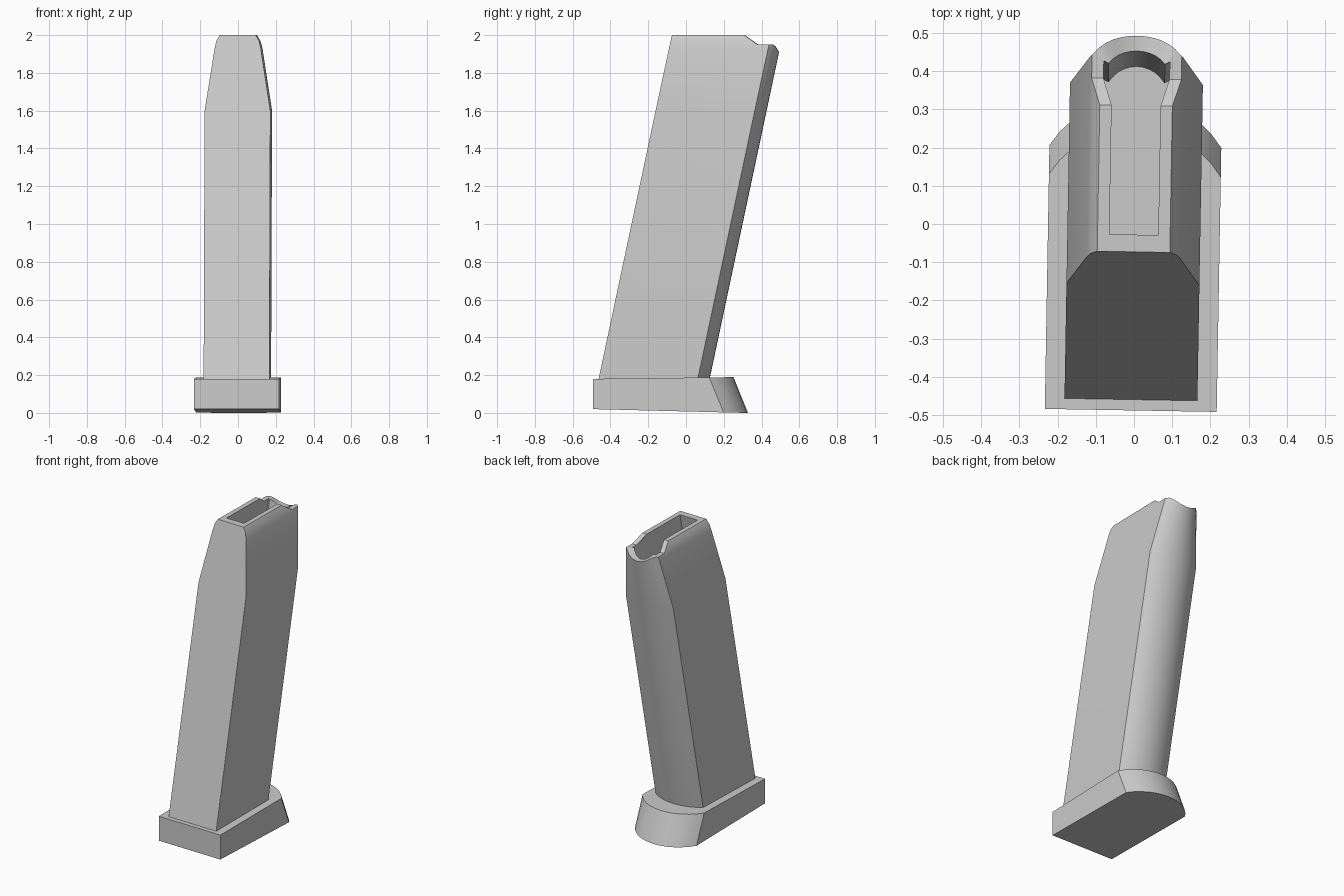
import bpy, bmesh
from math import radians, sin, cos, asin
from mathutils import Matrix

if "Cube" in bpy.data.objects:
    bpy.data.objects.remove(bpy.data.objects["Cube"])

mat = bpy.data.materials.new("light grey metal")
mat.use_nodes = True
grey = (0.6, 0.6, 0.6, 1)
mat.diffuse_color = grey
mat.node_tree.nodes["Principled BSDF"].inputs["Base Color"].default_value = grey

LEAN = 0.2125      # backward lean of the tube per unit of height
TURN = Matrix.Rotation(radians(-1), 4, 'Z')
ARC = 12


def arc(half, depth):
    """Shallow circular bulge from +half to -half, as (x, offset) pairs."""
    r = (half * half + depth * depth) / (2 * depth)
    a = asin(half / r)
    angles = [a * (1 - 2 * i / ARC) for i in range(ARC + 1)]
    return [(r * sin(t), r * cos(t) - r + depth) for t in angles]


def loft(name, rings):
    """Skin a list of equal closed rings and cap both ends."""
    bm = bmesh.new()
    rows = [[bm.verts.new(p) for p in ring] for ring in rings]
    n = len(rows[0])
    for a, b in zip(rows, rows[1:]):
        for i in range(n):
            j = (i + 1) % n
            bm.faces.new((a[i], a[j], b[j], b[i]))
    bm.faces.new(rows[0][::-1])
    bm.faces.new(rows[-1])
    bmesh.ops.recalc_face_normals(bm, faces=bm.faces)
    bm.transform(TURN)
    me = bpy.data.meshes.new(name)
    bm.to_mesh(me)
    bm.free()
    me.materials.append(mat)
    ob = bpy.data.objects.new(name, me)
    bpy.context.collection.objects.link(ob)
    bpy.ops.object.select_all(action='DESELECT')
    ob.select_set(True)
    bpy.context.view_layer.objects.active = ob
    bpy.ops.object.shade_smooth_by_angle(angle=radians(30))


# Tube outline: (x as a fraction of half width, unleaned y, rim height)
FRONT, STEP, DIP, BACK = -0.498, -0.115, -0.034, 0.027
side = [(1, FRONT, 2.0), (1, STEP, 2.0), (1, DIP, 1.95)]
rear = [(x / 0.174, BACK + d, 1.91 + 0.04 * min(1, 1.6 * (x / 0.174) ** 2))
        for x, d in arc(0.174, 0.06)]
outline = side + rear + [(-f, y, z) for f, y, z in reversed(side)]


def half_width(z):
    steps = [(0, 0.174), (1.6, 0.174), (1.93, 0.122), (1.97, 0.113), (2.0, 0.095)]
    for (z0, w0), (z1, w1) in zip(steps, steps[1:]):
        if z <= z1:
            return w0 + (w1 - w0) * (z - z0) / (z1 - z0)
    return steps[-1][1]


def outer_ring(level, gap):
    ring = []
    for f, y, rim in outline:
        z = min(level, rim - gap)
        ring.append((f * half_width(z), y + LEAN * z, z))
    return ring


def inner_ring(floor=None):
    """Inset rim, dropped along the lean to the cavity floor if one is given."""
    ring = []
    for f, y, rim in outline:
        x = f * (half_width(rim) - 0.031)
        inset = 0.045 if y == FRONT else -0.04 if y >= BACK else 0
        if y == BACK:
            inset = -0.015
        z = rim if floor is None else floor
        ring.append((x, y + inset + LEAN * z, z))
    return ring


loft("magazine_tube", [
    outer_ring(0.15, 0), outer_ring(1.6, 0), outer_ring(1.93, 0.02),
    outer_ring(1.97, 0.01), outer_ring(2.0, 0), inner_ring(), inner_ring(1.72)])


# Floor plate with a rounded, sloping back
def plate_ring(back, z_front, z_back):
    pts = [(0.225, -0.488)] + [(x, back + d) for x, d in arc(0.225, 0.125)]
    pts.append((-0.225, -0.488))
    return [(x, y, z_front + (z_back - z_front) * (y + 0.488) / 0.8) for x, y in pts]


loft("floor_plate", [plate_ring(0.203, 0.02, 0.0), plate_ring(0.127, 0.18, 0.19)])
